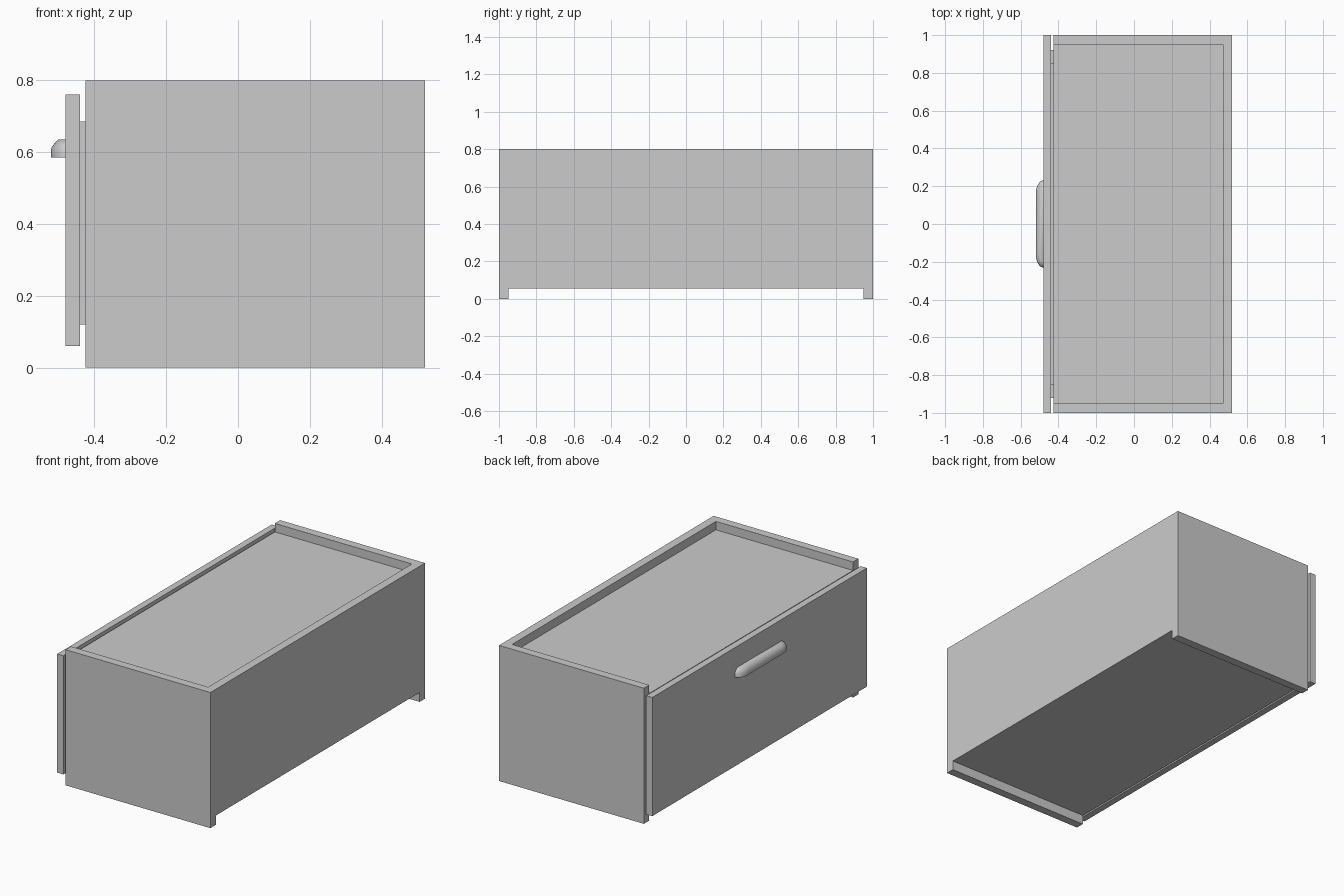
import bpy, bmesh, math

if "Cube" in bpy.data.objects:
    bpy.data.objects.remove(bpy.data.objects["Cube"])


def box(name, x0, x1, y0, y1, z0, z1):
    bm = bmesh.new()
    bmesh.ops.create_cube(bm, size=1)
    for v in bm.verts:
        v.co.x = x0 if v.co.x < 0 else x1
        v.co.y = y0 if v.co.y < 0 else y1
        v.co.z = z0 if v.co.z < 0 else z1
    return finish(name, bm)


def finish(name, bm):
    bmesh.ops.recalc_face_normals(bm, faces=bm.faces)
    mesh = bpy.data.meshes.new(name)
    bm.to_mesh(mesh)
    bm.free()
    obj = bpy.data.objects.new(name, mesh)
    bpy.context.collection.objects.link(obj)
    return obj


def cut(target, *bounds):
    cutter = box("cutter", *bounds)
    cutter.hide_render = True
    mod = target.modifiers.new("cut", 'BOOLEAN')
    mod.operation = 'DIFFERENCE'
    mod.solver = 'EXACT'
    mod.object = cutter
    bpy.context.view_layer.objects.active = target
    bpy.ops.object.modifier_apply(modifier=mod.name)
    bpy.data.objects.remove(cutter)


# Cabinet shell: recessed top, open front, raised underside between the sides
cabinet = box("cabinet", -0.425, 0.52, -1, 1, 0, 0.8)
cut(cabinet, -0.7, 0.47, -0.95, 0.95, 0.75, 0.9)
cut(cabinet, -0.7, 0.47, -0.95, 0.95, 0.105, 0.70)
cut(cabinet, -0.7, 0.7, -0.95, 0.95, -0.1, 0.055)

# Drawer tray, open at the top and closed by the front board
tray = box("drawer_tray", -0.44, 0.42, -0.92, 0.92, 0.12, 0.685)
cut(tray, -0.7, 0.37, -0.85, 0.85, 0.17, 0.9)

# Drawer front board
box("drawer_front", -0.48, -0.44, -1, 1, 0.06, 0.76)


# Handle: rounded outline lofted upwards with a sloping top edge
def outline(bm, depth, half, z, n=10):
    ry = 0.07
    pts = [(-0.48 - depth * math.sin(a), half - ry + ry * math.cos(a))
           for a in (i * math.pi / 2 / n for i in range(n + 1))]
    pts += [(x, -y) for x, y in reversed(pts)]
    return [bm.verts.new((x, y, z)) for x, y in pts]


bm = bmesh.new()
loops = [outline(bm, d, h, z) for d, h, z in
         ((0.04, 0.23, 0.585), (0.04, 0.23, 0.61),
          (0.032, 0.222, 0.623), (0.02, 0.205, 0.635))]
for a, b in zip(loops, loops[1:]):
    for i in range(len(a)):
        j = (i + 1) % len(a)
        bm.faces.new((a[i], a[j], b[j], b[i]))
bm.faces.new(loops[0])
bm.faces.new(loops[-1])
handle = finish("handle", bm)
bpy.ops.object.select_all(action='DESELECT')
handle.select_set(True)
bpy.context.view_layer.objects.active = handle
bpy.ops.object.shade_smooth_by_angle(angle=math.radians(50))
